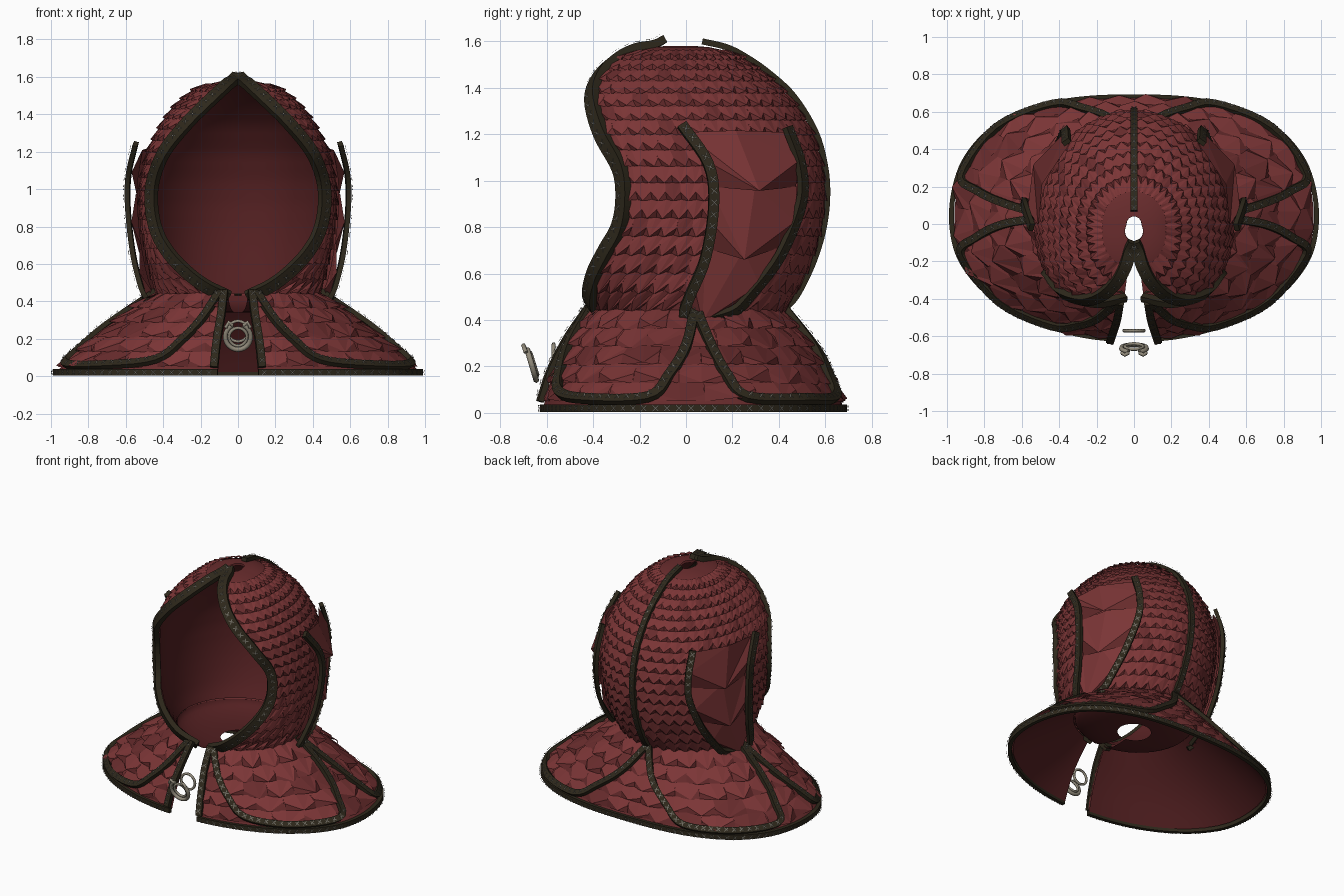
import bpy, bmesh, math, random
from mathutils import Vector

random.seed(4)
if "Cube" in bpy.data.objects:
    bpy.data.objects.remove(bpy.data.objects["Cube"])


def material(name, *rgb):
    m = bpy.data.materials.new(name)
    m.use_nodes = True
    m.diffuse_color = (*rgb, 1)
    bsdf = m.node_tree.nodes["Principled BSDF"]
    bsdf.inputs["Base Color"].default_value = (*rgb, 1)
    bsdf.inputs["Roughness"].default_value = 0.8
    return m


RED = material("red leather", 0.2, 0.036, 0.037)
DARK = material("dark red leather", 0.14, 0.025, 0.026)
LINING = material("lining", 0.085, 0.014, 0.015)
TRIM = material("dark trim", 0.027, 0.021, 0.011)
STITCH = material("stitching", 0.15, 0.14, 0.115)
METAL = material("clasp metal", 0.29, 0.26, 0.2)


def build(name, verts, faces, mats, ids=None, centre=None, inward=False, closed=False, smooth=False):
    me = bpy.data.meshes.new(name)
    me.from_pydata([tuple(v) for v in verts], [], faces)
    for m in mats:
        me.materials.append(m)
    for i, p in enumerate(me.polygons):
        p.material_index = ids[i] if ids else 0
        p.use_smooth = smooth
    bm = bmesh.new()
    bm.from_mesh(me)
    if closed:
        bmesh.ops.recalc_face_normals(bm, faces=bm.faces)
    if centre:
        bm.normal_update()
        for f in bm.faces:
            if (f.normal.dot(f.calc_center_median() - Vector(centre)) < 0) != inward:
                f.normal_flip()
    bm.to_mesh(me)
    bm.free()
    ob = bpy.data.objects.new(name, me)
    bpy.context.collection.objects.link(ob)


def lookup(table, z):
    z = min(max(z, table[0][0]), table[-1][0])
    for a, b in zip(table, table[1:]):
        if z <= b[0]:
            k = (z - a[0]) / (b[0] - a[0])
            return [p + (q - p) * k for p, q in zip(a[1:], b[1:])]


# Hood section by height: side x, back y, opening edge x and y
HOOD = [(.43, .42, .40, .05, -.38), (.5, .45, .455, .19, -.41), (.6, .475, .51, .31, -.39),
        (.7, .495, .55, .39, -.34), (.8, .51, .577, .435, -.285), (.92, .52, .592, .455, -.265),
        (1.05, .515, .585, .445, -.28), (1.2, .48, .545, .385, -.36), (1.35, .405, .455, .265, -.4),
        (1.45, .33, .35, .165, -.37), (1.52, .245, .25, .09, -.3), (1.56, .165, .17, .045, -.22),
        (1.575, .1, .1, .02, -.14), (1.58, .04, .04, .01, -.09)]
# Ear panel front and back y by height
EAR = [(.44, .04, .06), (.48, 0, .19), (.55, .02, .26), (.7, .08, .37),
       (.9, .11, .45), (1.05, .09, .45), (1.2, -.01, .4)]
HEAD = (0, .05, .9)
UNDER = (0, 0, -.4)


def pushed(p, off):
    return p + (p - Vector(HEAD)).normalized() * off


def hood(u, z, off=0):
    xs, yb, xe, ye = lookup(HOOD, z)
    start = math.atan2(ye, xe)
    a = start + (math.pi / 2 - start) * (1 - abs(u))
    if a >= 0:
        r = xs * yb / math.hypot(yb * math.cos(a), xs * math.sin(a))
    else:
        s = a / start
        r = xs + (math.hypot(xe, ye) - xs) * s * s * (3 - 2 * s)
    return pushed(Vector((math.copysign(r * math.cos(a), u), r * math.sin(a), z)), off)


def hood_side(y, z, off, s):
    xs, yb = lookup(HOOD, z)[:2]
    return pushed(Vector((s * xs * math.sqrt(max(0, 1 - (y / yb) ** 2)), y, z)), off)


def cape_at(deg, v, off=0, s=1):
    a = math.radians(deg)
    c, d = math.cos(a), math.sin(a)

    def radius(rx, ry, n):
        return (abs(c / rx) ** n + abs(d / ry) ** n) ** (-1 / n)
    neck = radius(.43, .41, 2)
    hem = radius(.975, .68, 2.55) if d > 0 else radius(.975, .62, 2)
    r = neck + (hem - neck) * v + .03 * math.sin(math.pi * min(v, 1))
    n = Vector((c, d, .9)).normalized() * off
    return Vector((s * (r * c + n.x), r * d + n.y, .44 - .42 * v + n.z))


def cape(u, v, off=0):
    return cape_at(-80 + 170 * (1 - abs(u)), v, off, math.copysign(1, u))


def grid(name, f, nu, vs, mat, centre, inward=False):
    w = nu + 1
    verts = [f(-1 + 2 * i / nu, v) for v in vs for i in range(w)]
    faces = [(j * w + i, j * w + i + 1, j * w + w + i + 1, j * w + w + i)
             for j in range(len(vs) - 1) for i in range(nu)]
    build(name, verts, faces, [mat], centre=centre, inward=inward, smooth=True)


def scales(name, f, rows, cols, lift, centre, jitter=0, drop=.12, dark=.15):
    """Staggered rows of pointed, wedge-shaped scales; rows run from low to high."""
    verts, faces, ids = [], [], []
    h = 1 / cols
    for j, (lo, hi) in enumerate(zip(rows, rows[1:])):
        d = hi - lo
        shift = h if j % 2 and cols > 1 else 0
        for i in range(cols + (shift > 0)):
            c = -1 + h * (2 * i + 1) - shift
            wob = lambda k: random.uniform(-k, k) * jitter
            up = lift * (1 + wob(1))
            plan = [(c - h, hi, .1 * up), (c, hi, .35 * up), (c + h, hi, .1 * up),
                    (c - h, lo + d * (.45 + wob(.4)), .6 * up), (c + h * wob(.8), lo - d * (drop + wob(.2)), up),
                    (c + h, lo + d * (.45 + wob(.4)), .6 * up), (c - h, lo, 0), (c + h, lo, 0)]
            b = len(verts)
            verts += [f(max(-1, min(1, u)), v, o) for u, v, o in plan]
            faces += [tuple(b + k for k in q) for q in ((0, 3, 4), (0, 4, 1), (1, 4, 5), (1, 5, 2), (3, 6, 4), (5, 4, 7))]
            ids += [int(random.random() < dark)] * 4 + [1, 1]
    build(name, verts, faces, [RED, DARK], ids, centre)


def smooth_path(pts, n=5):
    p = [pts[0] * 2 - pts[1], *pts, pts[-1] * 2 - pts[-2]]
    out = []
    for a, b, c, d in zip(p, p[1:], p[2:], p[3:]):
        for k in range(n):
            t = k / n
            out.append((b * 2 + (c - a) * t + (a * 2 - b * 5 + c * 4 - d) * t * t
                        + (b * 3 - a - c * 3 + d) * t ** 3) / 2)
    return out + [pts[-1]]


def strap(name, pts, normal, width=.05, thick=.026):
    """Flat band along a path, with a floating row of cross stitches."""
    path = smooth_path(pts)
    verts, faces, sv, sf = [], [], [], []
    gone = .03
    for i, p in enumerate(path):
        t = (path[min(i + 1, len(path) - 1)] - path[max(i - 1, 0)]).normalized()
        n = normal(p)
        n = (n - t * n.dot(t)).normalized()
        b = t.cross(n)
        verts += [p + b * (x * width / 2) + n * (y * thick / 2) for x, y in ((1, 1), (-1, 1), (-1, -1), (1, -1))]
        if i:
            k = 4 * i
            faces += [(k - 4 + e, k - 4 + (e + 1) % 4, k + (e + 1) % 4, k + e) for e in range(4)]
            step = p - path[i - 1]
            while gone < step.length:
                q = path[i - 1] + step.normalized() * gone + n * (thick / 2 + .009)
                for way in (1, -1):
                    d = (t + b * way).normalized()
                    e = n.cross(d) * .003
                    d = d * .019
                    m = len(sv)
                    sv += [q - d - e, q + d - e, q + d + e, q - d + e]
                    sf.append((m, m + 1, m + 2, m + 3))
                gone += .05
            gone -= step.length
    faces += [(0, 1, 2, 3), tuple(len(verts) - k for k in (1, 2, 3, 4))]
    build(name, verts, faces, [TRIM], closed=True)
    build(name + "_stitches", sv, sf, [STITCH])


def from_head(p):
    return (p - Vector(HEAD)).normalized()


def from_face(p):
    return from_head(p) + Vector((0, -.45, 0))


def from_axis(p):
    return Vector((p.x, p.y, 0)).normalized()


def from_cape(p):
    return (from_axis(p) + Vector((0, 0, .9))).normalized()


# Hood shell, lining and rounded open floor
heights = [.43 + 1.12 * k / 28 for k in range(29)] + [1.565, 1.575, 1.58]
grid("hood_shell", hood, 60, heights, DARK, HEAD)
grid("hood_lining", lambda u, z: hood(u, z, -.015), 60, heights, LINING, HEAD, True)


def floor(u, v):
    p = hood(u, .43)
    shrink = 1 - .72 * (1 - math.cos(v * math.pi / 2))
    return Vector((p.x * shrink, p.y * shrink, .43 - .09 * math.sin(v * math.pi / 2)))


grid("hood_floor", floor, 40, [k / 8 for k in range(9)], LINING, HEAD, True)

# Hood scales, rows closing up towards the crown
N = 17
rows = [.45 + 1.11 * (.55 * k / N + .45 * math.sin(1.5 * k / N)) for k in range(N + 1)]
scales("hood_scales", hood, rows, 34, .02, HEAD, jitter=.1, drop=.06)

# Cape shell, lining and large uneven scales
drops = [k / 10 * .97 for k in range(11)]
grid("cape_shell", cape, 60, drops, DARK, UNDER)
grid("cape_lining", lambda u, v: cape(u, v, -.014), 60, drops, LINING, UNDER, True)
scales("cape_scales", cape, [.93 - .93 * k / 5 for k in range(6)], 24, .026, UNDER, jitter=.45, drop=.15, dark=.2)

# Back seam of the hood and the hem band
strap("back_seam", [Vector((0, .4, .43))] + [hood(0, r[0], .016) for r in HOOD[1:-2]] + [Vector((0, .07, 1.6))], from_head, .04)
strap("hem_band", [cape_at(-80 + 10 * k, 1) for k in range(18)]
      + [cape_at(90 - 10 * k, 1, 0, -1) for k in range(18)], from_axis, .034)

for s, side in ((1, "left"), (-1, "right")):
    # Face opening
    edge = [Vector((s * r[3], r[4], r[0])) for r in HOOD[:-1]]
    strap(side + "_opening_trim", [pushed(p, .01) for p in edge] + [Vector((0, -.1, 1.605))], from_face, .065, .035)

    # Ear panel with large ridged scales between two raised straps
    def ear(w, z, off=0):
        lo, hi = lookup(EAR, z)
        return hood_side(lo + (hi - lo) * (w + 1) / 2, z, .03 + off, s)
    levels = [.45 + .74 * k / 10 for k in range(11)]
    grid(side + "_ear_panel", ear, 8, levels, RED, HEAD)
    scales(side + "_ear_scales", ear, [.48, .72, .97, 1.19], 1, .06, HEAD, drop=.1, dark=.3)
    strap(side + "_ear_front_strap", [hood_side(e[1], e[0], .08, s) for e in EAR], from_head, .045)
    strap(side + "_ear_back_strap", [hood_side(e[2], e[0], .06, s) for e in EAR], from_head, .045)

    # Cape front edge and the bands framing the arched panels
    def band(name, plan):
        strap(side + name, [cape_at(a, v, .024, s) for a, v in plan], from_cape, .042)
    band("_front_edge", [(-80, 0), (-80, .3), (-79, .65), (-78.5, .97)])
    band("_front_panel_band", [(-77, 0), (-69, .35), (-61, .62), (-51, .87), (-30, .94),
                               (-10, .92), (-5, .7), (0, .4), (5, 0)])
    band("_rear_panel_band", [(5, 0), (9, .4), (12, .7), (16, .92), (35, .94),
                              (56, .92), (66, .7), (78, .4), (90, 0)])


# Clasp: upright loop, tilted horseshoe open at the top, and inner ring
def wire(name, pts, thickness):
    cu = bpy.data.curves.new(name, "CURVE")
    cu.dimensions = "3D"
    cu.bevel_depth = thickness
    cu.bevel_resolution = 1
    cu.use_fill_caps = True
    sp = cu.splines.new("POLY")
    sp.points.add(len(pts) - 1)
    for q, p in zip(sp.points, pts):
        q.co = (*p, 1)
    cu.materials.append(METAL)
    bpy.context.collection.objects.link(bpy.data.objects.new(name, cu))


def arc(r, y, z, tilt, start, end):
    turn = [math.radians(start + (end - start) * k / 20) for k in range(21)]
    return [(r * math.cos(a), y - tilt * math.sin(a), z + r * math.sin(a)) for a in turn]


wire("clasp_loop", arc(.055, -.57, .24, 0, 0, 360), .009)
wire("clasp_horseshoe", arc(.068, -.665, .21, .02, 115, 425), .013)
wire("clasp_ring", arc(.048, -.655, .21, .015, 0, 360), .009)
for s, side in ((1, "left"), (-1, "right")):
    wire(side + "_clasp_prong", [(s * .03, -.69, .27), (s * .05, -.7, .29), (s * .065, -.69, .26)], .01)
